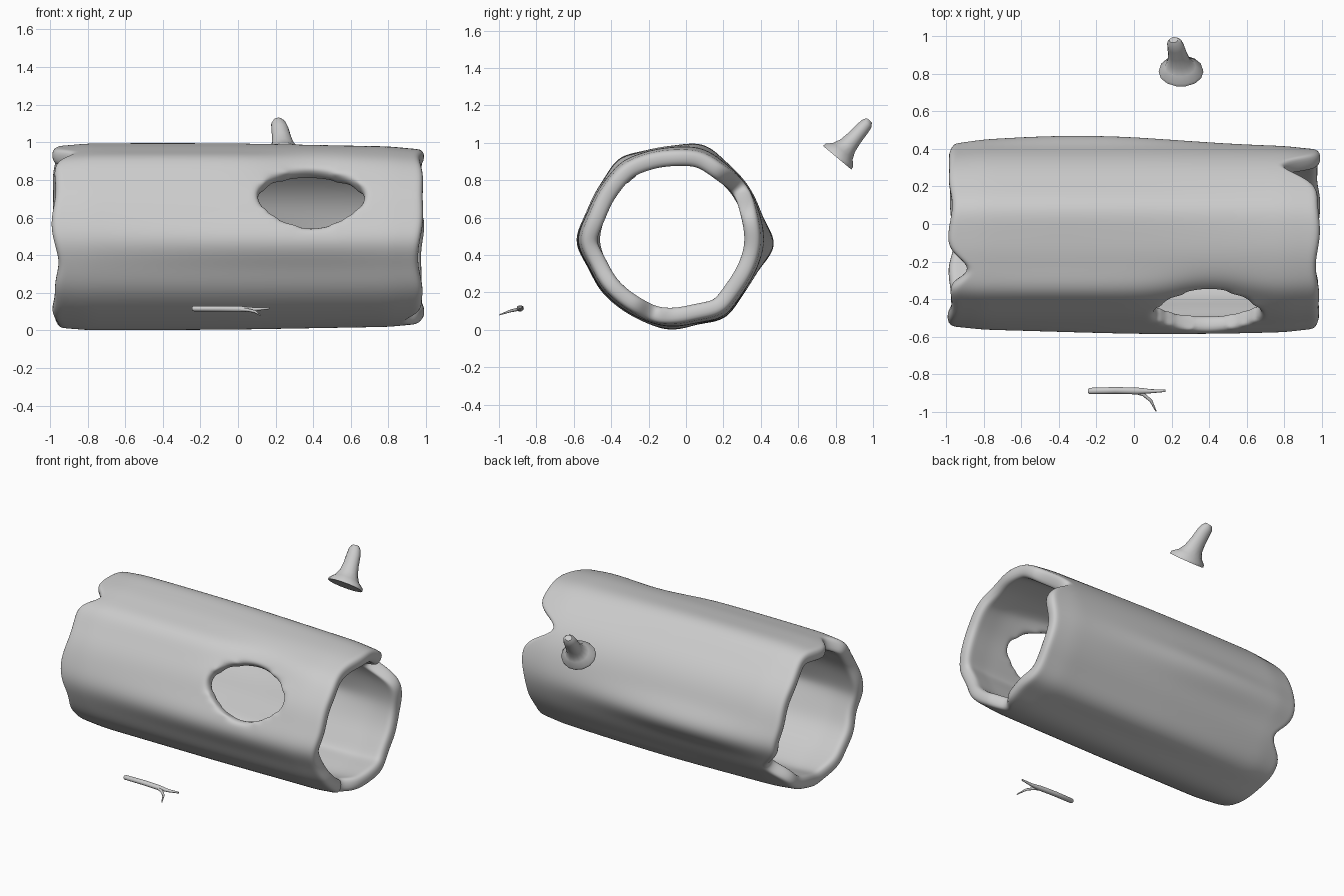
import bpy, bmesh, math
from mathutils import Vector

if "Cube" in bpy.data.objects:
    bpy.data.objects.remove(bpy.data.objects["Cube"])

CY, CZ = -0.065, 0.5          # log axis
NA, NX = 72, 36               # grid around / along


def bump(a, centre, width):
    d = (a - centre + 180) % 360 - 180
    return math.exp(-(d / width) ** 2)


# bark ridges: angle, width, height, lengthwise peak, lengthwise spread
RIDGES = [(72, 13, .033, -.4, 1.4), (183, 13, .044, .35, 1.2), (-5, 12, .058, -.3, .75),
          (-58, 12, .034, .2, 1.3), (125, 11, .028, -.4, 1.3), (-92, 14, .019, -.7, 1.6),
          (-145, 12, .006, 0, 2), (132, 13, -.04, .4, .22)]
# broken notches in the ends: angle, width, depth
LEFT_NOTCHES = [(112, 9, .10), (-30, 11, .13), (200, 12, .02), (-100, 12, .02)]
RIGHT_NOTCHES = [(36, 11, .18), (-105, 9, .08), (205, 14, .02)]


def radius(a, x):
    r = .481
    for c, w, h, px, sx in RIDGES:
        r += h * bump(a, c, w) * math.exp(-((x - px) / sx) ** 2)
    return r - .016 * max(0, abs(x) - .8) / .2 - .008 * max(x, 0)


def end_x(a, notches, side):
    t = math.radians(a)
    x = .985 + .008 * math.sin(5 * t + side) + .005 * math.sin(9 * t)
    return side * (x - sum(d * bump(a, c, w) for c, w, d in notches))


def finish(bm, name):
    me = bpy.data.meshes.new(name)
    bm.to_mesh(me)
    bm.free()
    for p in me.polygons:
        p.use_smooth = True
    ob = bpy.data.objects.new(name, me)
    bpy.context.collection.objects.link(ob)
    return ob


def make_log():
    bm = bmesh.new()
    grid = []
    for i in range(NA):
        a = i * 360 / NA
        x0, x1 = end_x(a, LEFT_NOTCHES, -1), end_x(a, RIGHT_NOTCHES, 1)
        grid.append([bm.verts.new((x0 + (x1 - x0) * j / NX, a, 0)) for j in range(NX + 1)])
    # knot hole in unrolled coordinates (x, angle)
    hx, ha, hw, hh = .39, 152, .285, .19

    def hole(v):
        du = (v.x - hx) / hw
        dv = math.radians(v.y - ha) * .49 / hh
        return (abs(du) ** 1.7 + abs(dv) ** 1.7) ** (1 / 1.7)

    gone = []
    for i in range(NA):
        for j in range(NX):
            k = (i + 1) % NA
            q = [grid[i][j], grid[k][j], grid[k][j + 1], grid[i][j + 1]]
            f = bm.faces.new(q)
            if k and hole(sum((v.co for v in q), Vector()) / 4) < 1:
                gone.append(f)
    rim = {v for f in gone for v in f.verts}
    bmesh.ops.delete(bm, geom=gone, context='FACES')
    for v in rim:
        if v.is_valid:
            s = hole(v.co)
            v.co.x = hx + (v.co.x - hx) / s
            v.co.y = ha + (v.co.y - ha) / s
    # roll the sheet into a tube
    for v in bm.verts:
        x, a = v.co.x, v.co.y
        r, t = radius(a, x), math.radians(a)
        v.co = (x, CY + r * math.cos(t), CZ + r * math.sin(t))
    bm.normal_update()
    if sum(f.normal.dot(f.calc_center_median() - Vector((f.calc_center_median().x, CY, CZ)))
           for f in bm.faces) < 0:
        bmesh.ops.reverse_faces(bm, faces=bm.faces[:])
    ob = finish(bm, "hollow_log")
    m = ob.modifiers.new("wall", 'SOLIDIFY')
    m.thickness, m.offset = .088, -1
    m = ob.modifiers.new("round", 'SUBSURF')
    m.levels = m.render_levels = 2


def tube(name, rings, wide, high, n=12):
    """Loft elliptical rings: (centre, radius, direction), capped both ends."""
    bm = bmesh.new()
    loops = []
    for c, r, d in rings:
        d = Vector(d).normalized()
        u = Vector((1, 0, 0)) if abs(d.x) < .8 else Vector((0, 1, 0))
        u = (u - d * u.dot(d)).normalized()
        w = d.cross(u)
        loops.append([bm.verts.new(Vector(c) + r * (u * wide * math.cos(2 * math.pi * i / n)
                                                    + w * high * math.sin(2 * math.pi * i / n)))
                      for i in range(n)])
    for p, q in zip(loops, loops[1:]):
        for i in range(n):
            bm.faces.new((p[i], p[(i + 1) % n], q[(i + 1) % n], q[i]))
    bm.faces.new(loops[0][::-1])
    bm.faces.new(loops[-1])
    ob = finish(bm, name)
    bpy.ops.object.select_all(action='DESELECT')
    ob.select_set(True)
    bpy.context.view_layer.objects.active = ob
    bpy.ops.object.shade_smooth_by_angle(angle=math.radians(55))


make_log()

# flared branch stub behind the log
D = (0, .64, .77)
tube("branch_stub", [((.25, .808, .92), .112, D), ((.25, .820, .933), .110, D),
                     ((.245, .838, .955), .078, D), ((.24, .865, .985), .058, D),
                     ((.232, .90, 1.025), .048, (-.1, .64, .77)),
                     ((.223, .94, 1.072), .043, (-.15, .6, .77)),
                     ((.215, .965, 1.100), .037, (-.15, .65, .75)),
                     ((.211, .979, 1.118), .022, (-.15, .65, .75))], 1.06, .9, 14)

# thin twig and its side shoot in front of the log
X = (1, 0, 0)
tube("twig", [((-.245, -.888, .116), .010, X), ((-.235, -.888, .116), .017, X),
              ((-.1, -.885, .115), .018, X), ((.02, -.888, .113), .018, X),
              ((.09, -.889, .112), .011, X), ((.168, -.887, .118), .006, X)], 1, .9, 10)
tube("twig_shoot", [((.0, -.889, .112), .013, X), ((.05, -.906, .108), .010, (1, -.5, -.1)),
                    ((.09, -.94, .1), .008, (.6, -.75, -.2)),
                    ((.118, -.997, .08), .003, (.4, -.9, -.3))], 1, .9, 8)
